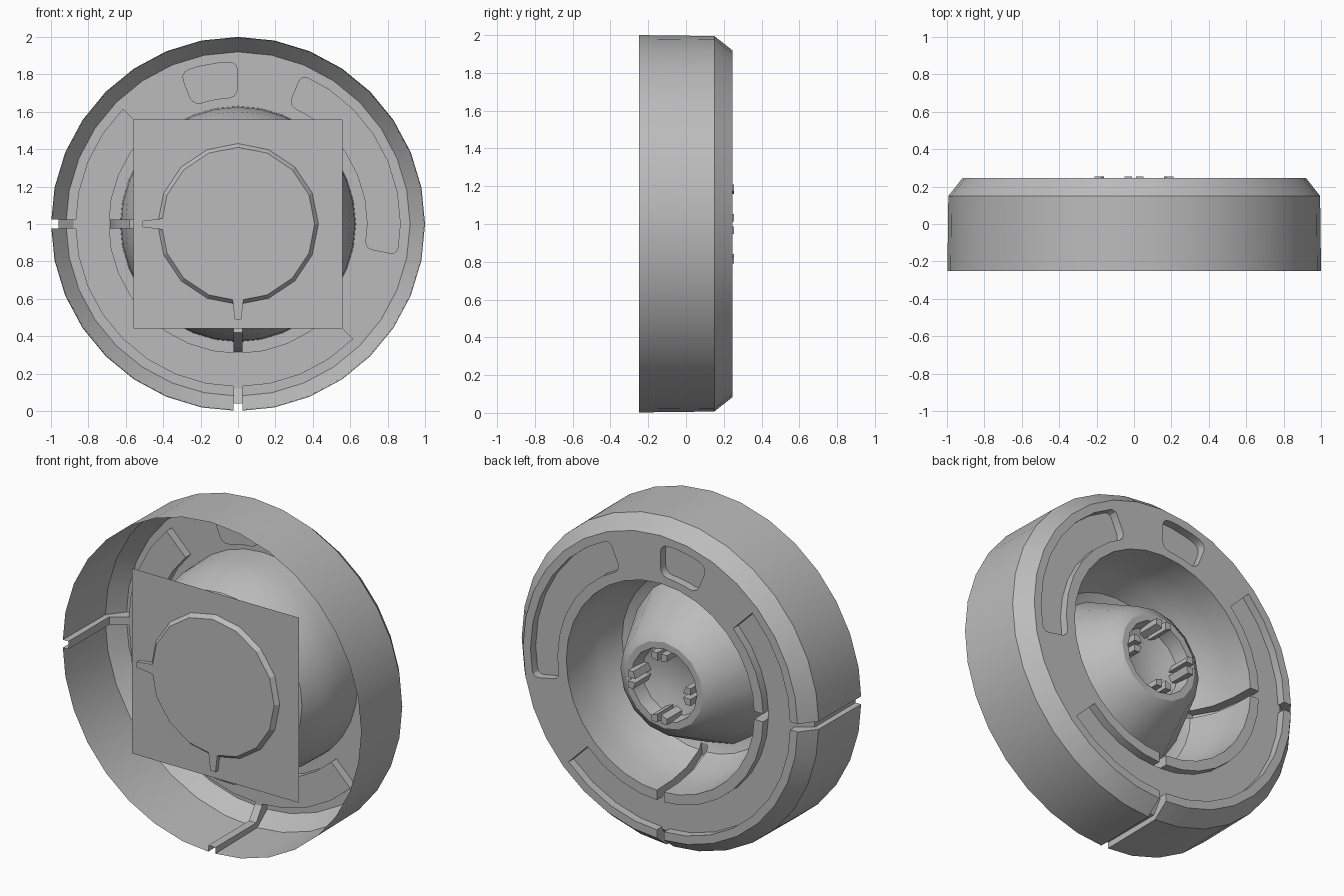
import bpy, bmesh
from math import cos, sin, pi, radians
from mathutils import Vector

cube = bpy.data.objects.get("Cube")
if cube:
    bpy.data.objects.remove(cube)

grey = bpy.data.materials.new("plain_grey")
grey.use_nodes = True
colour = (0.5, 0.5, 0.5, 1)
grey.diffuse_color = colour
grey.node_tree.nodes["Principled BSDF"].inputs["Base Color"].default_value = colour


def polar(r, a, y, side=0.0):
    """Point at radius r and angle a about the wheel axis, shifted sideways."""
    return Vector((r * cos(a) - side * sin(a), y, 1 + r * sin(a) + side * cos(a)))


def finish(name, bm, smooth=True, recalc=True):
    bmesh.ops.remove_doubles(bm, verts=bm.verts, dist=1e-5)
    if recalc:
        bmesh.ops.recalc_face_normals(bm, faces=bm.faces)
    mesh = bpy.data.meshes.new(name)
    bm.to_mesh(mesh)
    bm.free()
    mesh.materials.append(grey)
    ob = bpy.data.objects.new(name, mesh)
    bpy.context.collection.objects.link(ob)
    if smooth:
        smooth_shade(ob)
    return ob


def smooth_shade(ob):
    bpy.ops.object.select_all(action='DESELECT')
    ob.select_set(True)
    bpy.context.view_layer.objects.active = ob
    bpy.ops.object.shade_smooth_by_angle(angle=radians(32))


def revolve(name, profile, sides, smooth=True):
    bm = bmesh.new()
    rings = [[bm.verts.new(polar(r, pi / 2 + 2 * pi * i / sides, y)) for r, y in profile]
             for i in range(sides)]
    for i in range(sides):
        a, b = rings[i], rings[(i + 1) % sides]
        for k in range(len(profile) - 1):
            loop = [a[k], b[k], b[k + 1], a[k + 1]]
            if profile[k][0] == 0:
                loop.pop(0)
            elif profile[k + 1][0] == 0:
                loop.pop(2)
            bm.faces.new(loop)
    return finish(name, bm, smooth)


def prism(bm, front, back):
    """Closed solid between two matching outlines."""
    f = [bm.verts.new(p) for p in front]
    b = [bm.verts.new(p) for p in back]
    bm.faces.new(f)
    bm.faces.new(b[::-1])
    for i in range(len(f)):
        j = (i + 1) % len(f)
        bm.faces.new((f[i], b[i], b[j], f[j]))
    return [bm.edges.get((x, y)) for x, y in zip(f, b)]


def arc_cutter(name, r0, r1, start, end, rounding):
    bm = bmesh.new()
    n = max(3, round((end - start) / 11.25))
    angles = [radians(start + (end - start) * i / n) for i in range(n + 1)]
    path = [(r0, a) for a in angles] + [(r1, a) for a in reversed(angles)]
    edges = prism(bm, [polar(r, a, FLOOR) for r, a in path],
                  [polar(r, a, 0.3) for r, a in path])
    if rounding:
        corners = [edges[i] for i in (0, n, n + 1, -1)]
        bmesh.ops.bevel(bm, geom=corners, offset=rounding, segments=3,
                        profile=0.5, affect='EDGES')
    return finish(name, bm, False)


def groove_cutter(name, angle, section):
    bm = bmesh.new()
    prism(bm, [polar(r, angle, y, -0.024) for r, y in section],
          [polar(r, angle, y, 0.024) for r, y in section])
    return finish(name, bm, False)


FLOOR = 0.195

# Outer rim, back ring and bowl as one solid, opened at the front afterwards
shell = revolve("rim_and_bowl", [
    (0, -0.25), (1, -0.25), (0.995, 0.15), (0.92, 0.245), (0.63, 0.245),
    (0.625, 0.1), (0.6, -0.04), (0.54, -0.16), (0.46, -0.2), (0, -0.2)], 32, False)

# Recesses in the back ring, and grooves in the rim and bowl
cutters = [
    arc_cutter("long_slot_cutter", 0.69, 0.87, -11, 67, 0.04),
    arc_cutter("short_slot_cutter", 0.675, 0.87, 90, 111, 0.05),
    arc_cutter("half_channel_cutter", 0.69, 0.87, 135, 315, 0),
]
outer_section = [(1.1, -0.3), (0.96, -0.3), (0.96, 0.14), (0.88, FLOOR),
                 (0.86, FLOOR), (0.86, 0.3), (1.1, 0.3)]
inner_section = [(0.7, 0.3), (0.7, FLOOR), (0.685, FLOOR), (0.675, 0.08),
                 (0.65, -0.07), (0.58, -0.19), (0.5, -0.18), (0.55, 0.3)]
for angle in (pi, 1.5 * pi):
    cutters.append(groove_cutter("rim_groove_cutter", angle, outer_section))
    cutters.append(groove_cutter("bowl_groove_cutter", angle, inner_section))

bpy.context.view_layer.objects.active = shell
for cutter in cutters:
    cut = shell.modifiers.new("cut", 'BOOLEAN')
    cut.operation = 'DIFFERENCE'
    cut.solver = 'EXACT'
    cut.object = cutter
    bpy.ops.object.modifier_apply(modifier=cut.name)
for cutter in cutters:
    bpy.data.objects.remove(cutter)

# Open the front of the shell
bm = bmesh.new()
bm.from_mesh(shell.data)
cap = [f for f in bm.faces if all(v.co.y < -0.249 for v in f.verts)]
bmesh.ops.delete(bm, geom=cap, context='FACES')
bm.to_mesh(shell.data)
bm.free()
smooth_shade(shell)

# Tapered hub with a hollow end
revolve("hub", [(0.5, -0.2), (0.32, 0.17), (0.26, 0.21), (0.22, 0.21),
                (0.21, 0.12), (0.12, 0.09), (0, 0.08)], 16)

# Clips in pairs around the hub opening
bm = bmesh.new()
for quarter in range(4):
    a = quarter * pi / 2
    for s in (-1, 1):
        outline = [(0.16, 0.012), (0.21, 0.012), (0.21, 0.052), (0.175, 0.052)]
        prism(bm, [polar(r, a, 0.1, s * t) for r, t in outline],
              [polar(r, a, 0.255, s * t) for r, t in outline])
finish("hub_clips", bm, False)

# Square front plate
bm = bmesh.new()
bm.faces.new([bm.verts.new((x * 0.56, -0.215, 1 + z * 0.56))
              for x, z in ((-1, -1), (1, -1), (1, 1), (-1, 1))])
finish("front_plate", bm, False, False)

# Raised disc on the plate with two pointer tabs
revolve("front_disc", [(0.43, -0.215), (0.41, -0.24), (0, -0.24)], 16, False)
bm = bmesh.new()
for a in (pi, 1.5 * pi):
    tab = [(0.4, -0.03), (0.51, -0.017), (0.51, 0.017), (0.4, 0.03)]
    prism(bm, [polar(r, a, -0.24, t) for r, t in tab],
          [polar(r, a, -0.214, t) for r, t in tab])
finish("pointer_tabs", bm, False)
